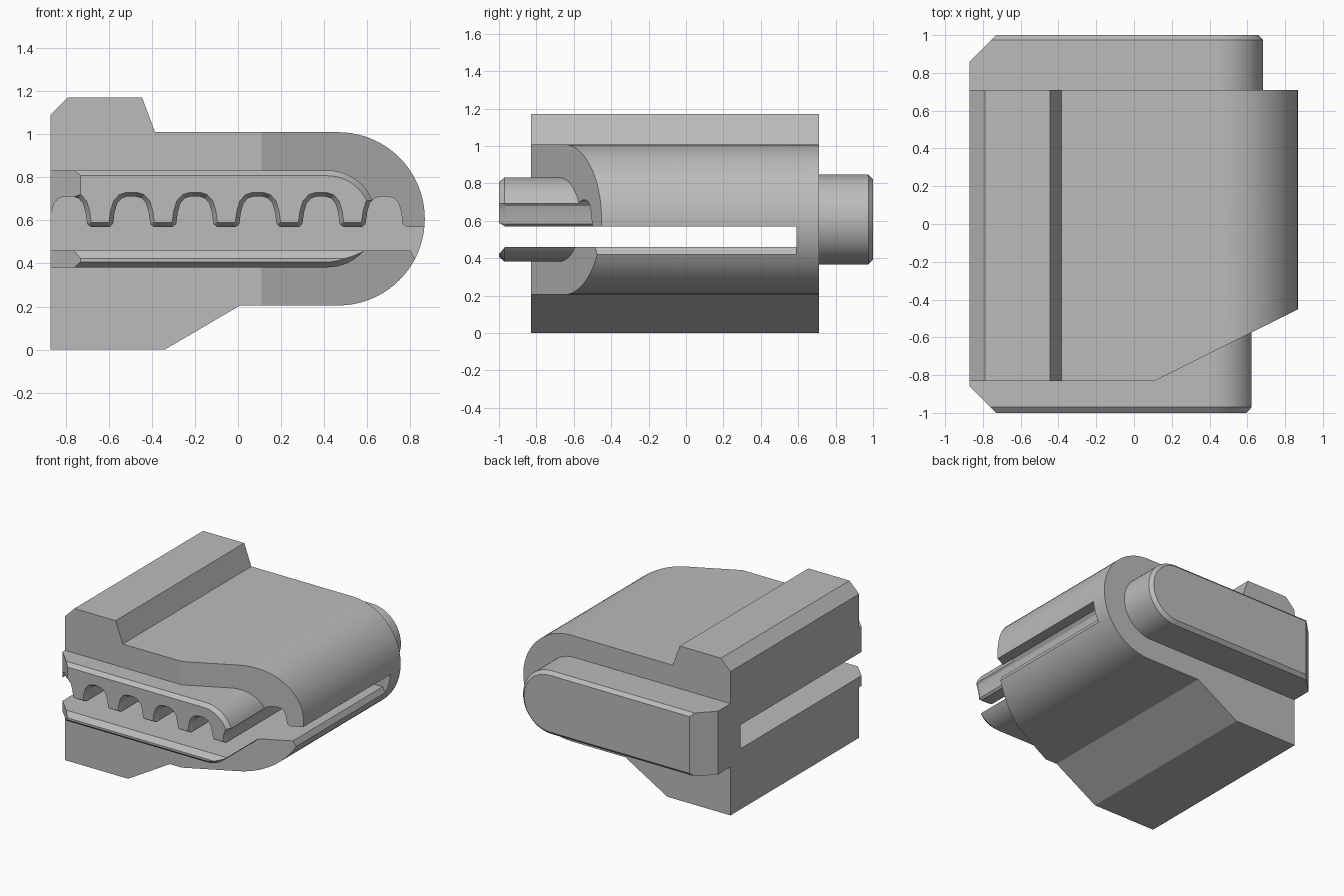
import bpy, bmesh, math
from mathutils import Vector

cube = bpy.data.objects.get("Cube")
if cube:
    bpy.data.objects.remove(cube, do_unlink=True)

grey = bpy.data.materials.new("plain grey")
grey.use_nodes = True
grey.diffuse_color = (0.5, 0.5, 0.5, 1)
grey.node_tree.nodes["Principled BSDF"].inputs["Base Color"].default_value = (0.5, 0.5, 0.5, 1)


def loft(name, rings, cut=None):
    """Solid through (y, [(x, z), ...]) rings, optionally sliced by a (point, normal) plane."""
    bm = bmesh.new()
    loops = [[bm.verts.new((x, y, z)) for x, z in pts] for y, pts in rings]
    n = len(loops[0])
    for a, b in zip(loops, loops[1:]):
        for i in range(n):
            j = (i + 1) % n
            bm.faces.new((a[i], a[j], b[j], b[i]))
    bm.faces.new(loops[0])
    bm.faces.new(loops[-1])
    if cut:
        bmesh.ops.bisect_plane(bm, geom=bm.verts[:] + bm.edges[:] + bm.faces[:],
                               plane_co=cut[0], plane_no=Vector(cut[1]).normalized(),
                               clear_outer=True)
        bmesh.ops.holes_fill(bm, edges=[e for e in bm.edges if e.is_boundary], sides=0)
    bmesh.ops.recalc_face_normals(bm, faces=bm.faces)
    mesh = bpy.data.meshes.new(name)
    bm.to_mesh(mesh)
    bm.free()
    mesh.materials.append(grey)
    ob = bpy.data.objects.new(name, mesh)
    bpy.context.collection.objects.link(ob)
    return ob


def round_end(cx, cz, r, steps=32):
    """Half circle on the +x side, from bottom to top."""
    return [(cx + r * math.cos(a), cz + r * math.sin(a))
            for a in (math.pi * (i / steps - 0.5) for i in range(steps + 1))]


def tongue(cx, r):
    """Bar with a square left end and a round right end."""
    return [(LEFT, MID - r)] + round_end(cx, MID, r) + [(LEFT, MID + r)]


def combine(target, other, operation):
    mod = target.modifiers.new(operation.title(), "BOOLEAN")
    mod.operation, mod.solver, mod.object = operation, "EXACT", other
    bpy.context.view_layer.objects.active = target
    bpy.ops.object.modifier_apply(modifier=mod.name)
    bpy.data.objects.remove(other, do_unlink=True)


LEFT, MID = -0.87, 0.607

# Main block with top ridge, rounded right side and bevelled front right corner
profile = ([(LEFT, 0), (-0.34, 0), (0.01, 0.205)] + round_end(0.465, MID, 0.402, 40)
           + [(-0.385, 1.009), (-0.445, 1.17), (-0.79, 1.17), (LEFT, 1.09)])
body = loft("grooved_block", [(-0.83, profile), (0.71, profile)],
            ((0.11, -0.83, 0), (0.38, -0.76, 0)))

# Front jaw and rear boss, each with a chamfered rim and an angled left corner
jaw = loft("front_jaw", [(-0.3, tongue(0.415, 0.225)), (-0.97, tongue(0.415, 0.225)),
                         (-1, tongue(0.415, 0.2))], ((LEFT, -0.86, 0), (-1, -1, 0)))
boss = loft("rear_boss", [(0.65, tongue(0.443, 0.24)), (0.975, tongue(0.443, 0.24)),
                          (1, tongue(0.443, 0.215))], ((LEFT, 0.86, 0), (-1, 1, 0)))

# Toothed slot: wavy upper side, flat lower side
flank = [(0.045, 0.57), (0.06, 0.583), (0.068, 0.64), (0.08, 0.68), (0.1, 0.702), (0.125, 0.71)]
pitch, first = 0.293, -0.64
slot = [(-1, 0.64)] + [(first - pitch + dx, z) for dx, z in flank[2:]]
for i in range(6):
    t = first + pitch * i
    slot += [(t - dx, z) for dx, z in reversed(flank)]
    if i < 5:
        slot += [(t + dx, z) for dx, z in flank]
slot += [(1, 0.57), (1, 0.4), (0.83, 0.4), (0.8, 0.46), (-1, 0.46)]


def flare(pts):
    """Grow the slot outline for its chamfered mouth; the lower lip opens wider."""
    out = []
    for i, p in enumerate(pts):
        d1 = (Vector(p) - Vector(pts[i - 1])).normalized()
        d2 = (Vector(pts[(i + 1) % len(pts)]) - Vector(p)).normalized()
        n1, n2 = Vector((-d1.y, d1.x)), Vector((-d2.y, d2.x))
        size = 0.021 if p[1] > 0.5 else 0.04
        out.append(Vector(p) + (n1 + n2) / (1 + n1.dot(n2)) * size)
    return out


cutter = loft("slot_cutter", [(-1.002, flare(slot)), (-0.968, slot), (0.59, slot)])
cutter.hide_render = True

combine(body, jaw, "UNION")
combine(body, boss, "UNION")
combine(body, cutter, "DIFFERENCE")

# Smooth the curved sides, keep the edges crisp
bpy.ops.object.select_all(action="DESELECT")
body.select_set(True)
bpy.context.view_layer.objects.active = body
bpy.ops.object.shade_smooth_by_angle(angle=math.radians(25))
